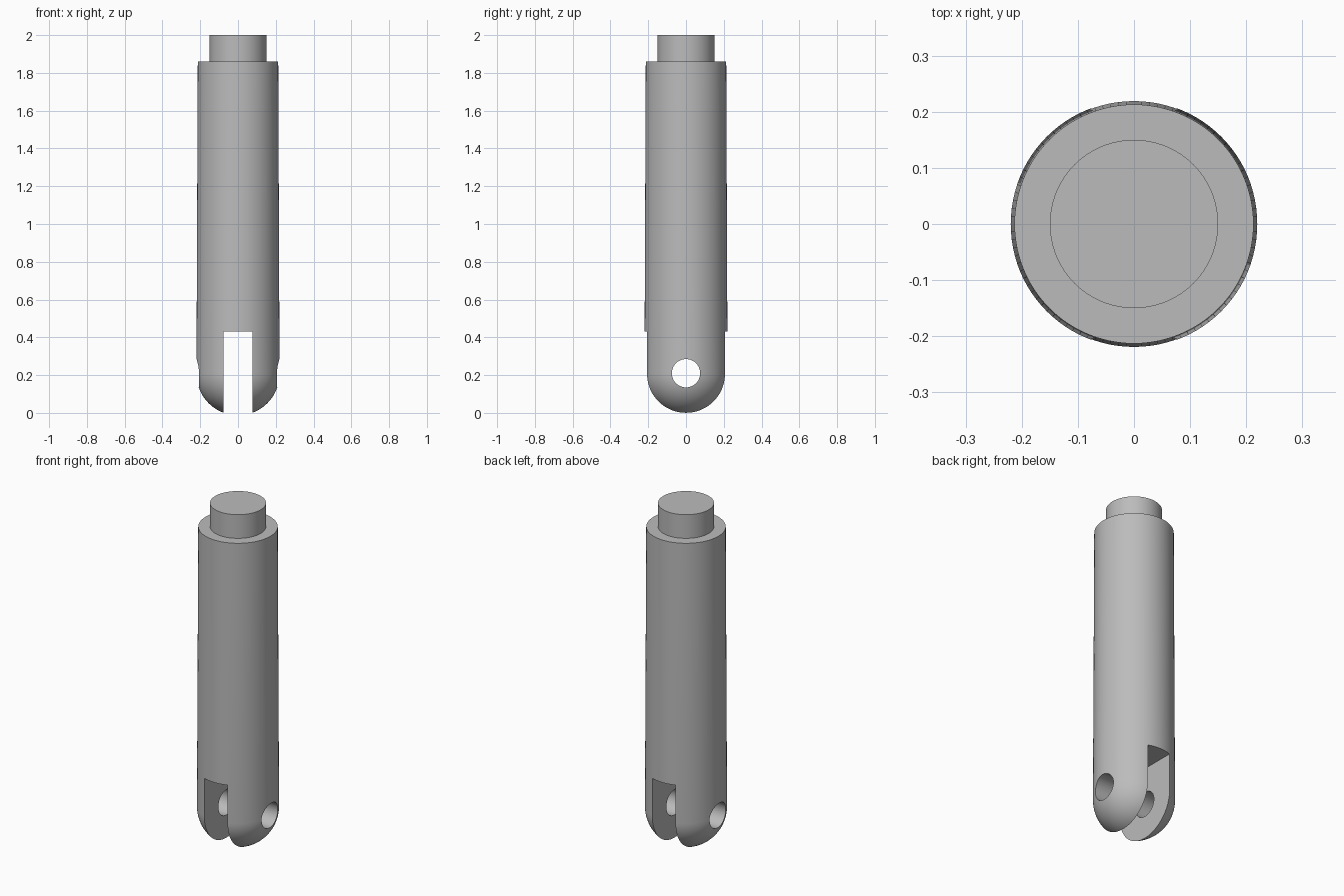
import bpy, bmesh, math
from mathutils import Matrix

if "Cube" in bpy.data.objects:
    bpy.data.objects.remove(bpy.data.objects["Cube"], do_unlink=True)

SEGMENTS = 96
R_LOW, R_TOP = 0.22, 0.213      # slightly tapered body
EYE_Z = 0.207                   # centre of rounded end and pin hole
SHOULDER_Z = 1.86

steel = bpy.data.materials.new("plain_grey")
steel.use_nodes = True
GREY = (0.5, 0.5, 0.5, 1)
steel.diffuse_color = GREY
steel.node_tree.nodes["Principled BSDF"].inputs["Base Color"].default_value = GREY


def add_object(name, bm):
    bmesh.ops.recalc_face_normals(bm, faces=bm.faces)
    mesh = bpy.data.meshes.new(name)
    bm.to_mesh(mesh)
    bm.free()
    mesh.materials.append(steel)
    obj = bpy.data.objects.new(name, mesh)
    bpy.context.collection.objects.link(obj)
    return obj


def lathe(name, profile):
    bm = bmesh.new()
    verts = [bm.verts.new((r, 0, z)) for r, z in profile]
    edges = [bm.edges.new(pair) for pair in zip(verts, verts[1:])]
    bmesh.ops.spin(bm, geom=verts + edges, axis=(0, 0, 1), cent=(0, 0, 0),
                   angle=math.tau, steps=SEGMENTS, use_duplicate=False)
    bmesh.ops.remove_doubles(bm, verts=bm.verts, dist=1e-5)
    return add_object(name, bm)


def cut(target, cutter):
    mod = target.modifiers.new("cut", 'BOOLEAN')
    mod.operation, mod.solver, mod.object = 'DIFFERENCE', 'EXACT', cutter
    select(target)
    bpy.ops.object.modifier_apply(modifier=mod.name)
    bpy.data.objects.remove(cutter, do_unlink=True)


def select(obj):
    bpy.ops.object.select_all(action='DESELECT')
    obj.select_set(True)
    bpy.context.view_layer.objects.active = obj


# Rod body: hemispherical lower end, tapered shaft, flat shoulder
arc = [(R_LOW * math.sin(a), EYE_Z - R_LOW * math.cos(a))
       for a in (math.pi / 2 * i / 24 for i in range(25))]
body = lathe("rod_body", arc + [(R_TOP, SHOULDER_Z), (0, SHOULDER_Z)])

# Fork slot running front to back
bm = bmesh.new()
bmesh.ops.create_cube(bm, size=1, matrix=Matrix.Translation((0, 0, 0.165))
                      @ Matrix.Diagonal((0.152, 1, 0.53, 1)))
cut(body, add_object("slot_cutter", bm))

# Pin hole through both fork arms
bm = bmesh.new()
bmesh.ops.create_cone(bm, cap_ends=True, segments=64, radius1=0.075, radius2=0.075,
                      depth=1, matrix=Matrix.Translation((0, 0, EYE_Z + 0.003))
                      @ Matrix.Rotation(math.pi / 2, 4, 'Y'))
cut(body, add_object("hole_cutter", bm))

# Narrow peg on the shoulder
peg = lathe("top_peg", [(0, SHOULDER_Z - 0.02), (0.15, SHOULDER_Z - 0.02), (0.15, 2), (0, 2)])

for part in (body, peg):
    select(part)
    bpy.ops.object.shade_smooth_by_angle(angle=math.radians(30))
